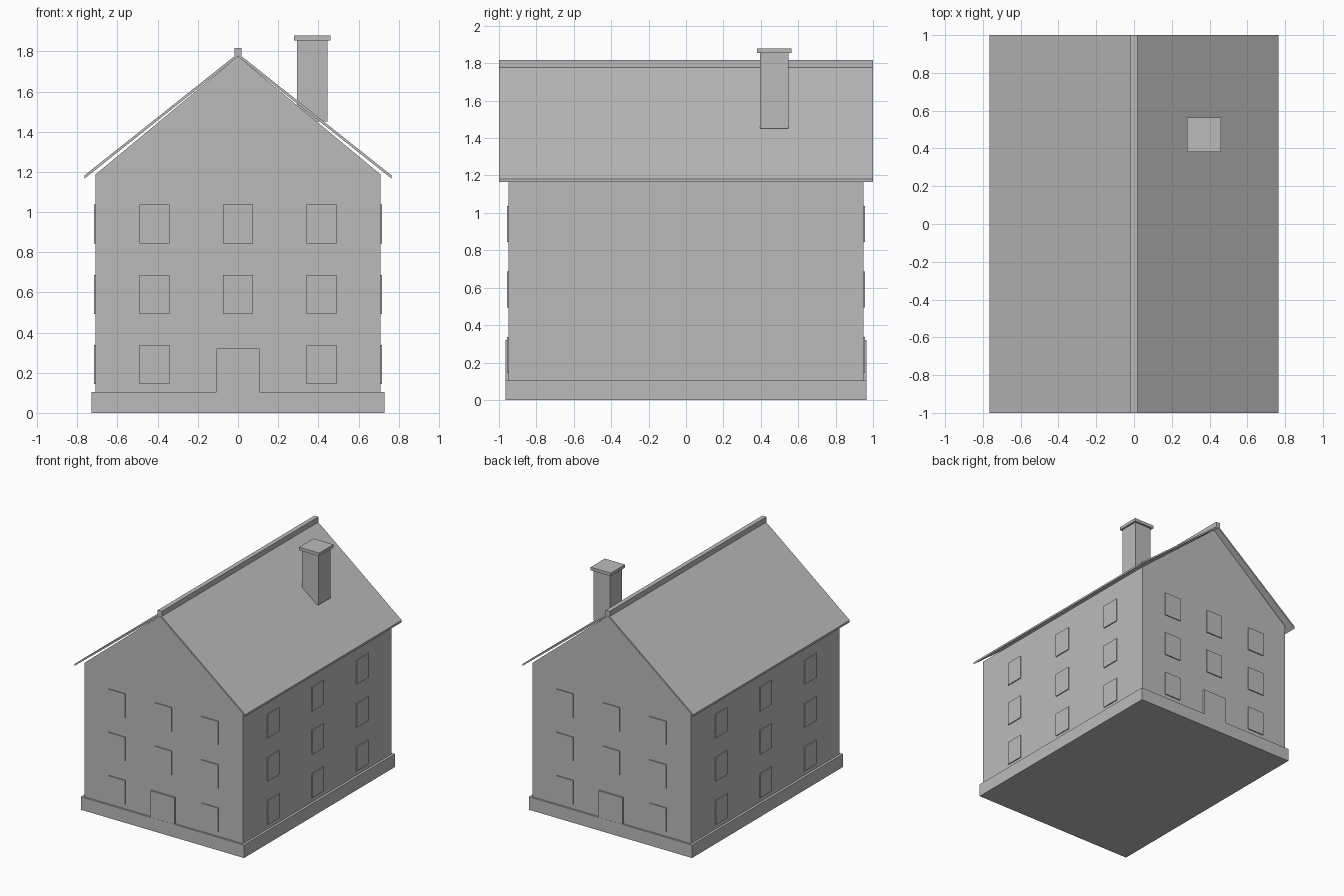
import bpy, bmesh

if "Cube" in bpy.data.objects:
    bpy.data.objects.remove(bpy.data.objects["Cube"])

grey = bpy.data.materials.new("stone grey")
grey.diffuse_color = (0.5, 0.5, 0.5, 1)
grey.use_nodes = True
grey.node_tree.nodes["Principled BSDF"].inputs["Base Color"].default_value = grey.diffuse_color


def finish(name, bm):
    bmesh.ops.recalc_face_normals(bm, faces=bm.faces[:])
    mesh = bpy.data.meshes.new(name)
    bm.to_mesh(mesh)
    bm.free()
    mesh.materials.append(grey)
    ob = bpy.data.objects.new(name, mesh)
    bpy.context.collection.objects.link(ob)
    return ob


def extrude_y(name, profile, y0, y1):
    """Extrude an (x, z) outline from y0 to y1."""
    bm = bmesh.new()
    face = bm.faces.new([bm.verts.new((x, y0, z)) for x, z in profile])
    res = bmesh.ops.extrude_face_region(bm, geom=[face])
    verts = [g for g in res["geom"] if isinstance(g, bmesh.types.BMVert)]
    bmesh.ops.translate(bm, vec=(0, y1 - y0, 0), verts=verts)
    return finish(name, bm)


def box(name, x0, x1, y0, y1, z0, z1):
    return extrude_y(name, [(x0, z0), (x1, z0), (x1, z1), (x0, z1)], y0, y1)


W, D = 0.71, 0.95      # half width and half depth of the walls
EAVE, PEAK = 1.187, 1.775

# Foundation and gabled body
box("foundation", -0.73, 0.73, -0.965, 0.965, 0, 0.105)
extrude_y("walls", [(-W, 0.1), (W, 0.1), (W, EAVE), (0, PEAK), (-W, EAVE)], -D, D)

# Thin overhanging roof and ridge cap
extrude_y("roof", [(-0.765, 1.166), (0, 1.774), (0.765, 1.166),
                   (0.765, 1.182), (0, 1.79), (-0.765, 1.182)], -1, 1)
box("ridge_cap", -0.018, 0.018, -1, 1, 1.776, 1.818)

# Chimney
box("chimney", 0.295, 0.445, 0.395, 0.547, 1.45, 1.857)
box("chimney_cap", 0.28, 0.46, 0.38, 0.563, 1.855, 1.88)

# Windows on three floors of all sides, doors at front and back
HW, HH, T = 0.075, 0.097, 0.008
for s, end, side in ((-1, "front", "left"), (1, "back", "right")):
    for floor, z in enumerate((0.24, 0.59, 0.94), 1):
        for col in (-1, 0, 1):
            y = col * 0.57
            xs = sorted((s * (W - 0.01), s * (W + T)))
            box(f"{side}_window_{floor}_{col + 2}", *xs, y - HW, y + HW, z - HH, z + HH)
            if floor == 1 and col == 0:
                continue
            x = col * 0.415
            ys = sorted((s * (D - 0.01), s * (D + T)))
            box(f"{end}_window_{floor}_{col + 2}", x - HW, x + HW, *ys, z - HH, z + HH)
    ys = sorted((s * (D - 0.01), s * (D + 0.014)))
    box(f"{end}_door", -0.107, 0.107, *ys, 0.105, 0.32)
